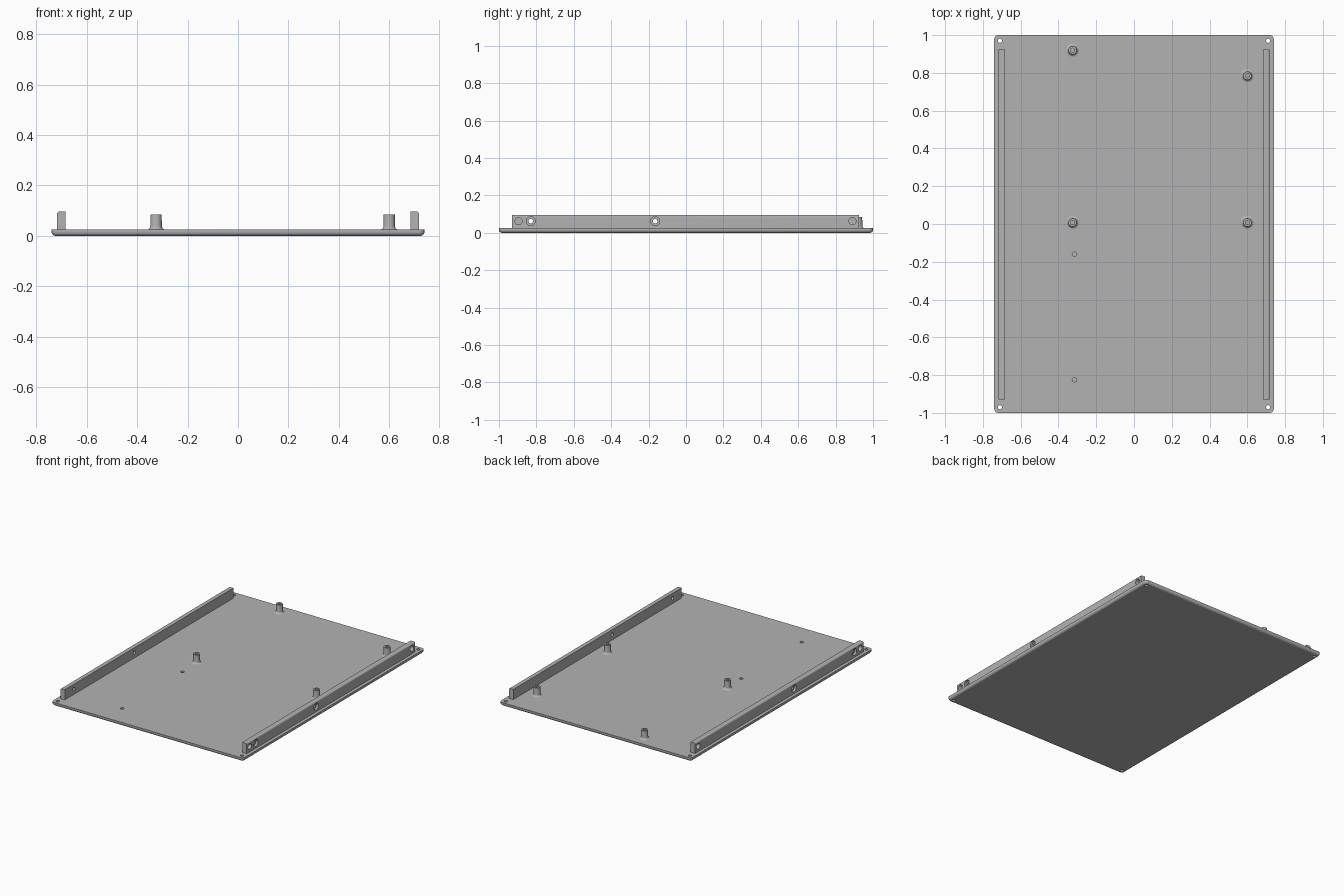
import bpy, bmesh, math
from mathutils import Matrix, Vector

if "Cube" in bpy.data.objects:
    bpy.data.objects.remove(bpy.data.objects["Cube"])

TOP = 0.025           # upper face of the plate
RAIL_TOP = 0.096
HOLE_Z = 0.062

grey = bpy.data.materials.new("plain_grey")
grey.use_nodes = True
grey.diffuse_color = (0.45, 0.45, 0.45, 1)
grey.node_tree.nodes["Principled BSDF"].inputs["Base Color"].default_value = (0.45, 0.45, 0.45, 1)


def make(name, bm):
    bmesh.ops.recalc_face_normals(bm, faces=bm.faces)
    mesh = bpy.data.meshes.new(name)
    bm.to_mesh(mesh)
    bm.free()
    mesh.materials.append(grey)
    obj = bpy.data.objects.new(name, mesh)
    bpy.context.collection.objects.link(obj)
    return obj


def activate(obj):
    bpy.ops.object.select_all(action="DESELECT")
    obj.select_set(True)
    bpy.context.view_layer.objects.active = obj


def smooth(obj):
    activate(obj)
    bpy.ops.object.shade_smooth_by_angle(angle=math.radians(35))


def box(bm, lo, hi):
    lo, hi = Vector(lo), Vector(hi)
    mat = Matrix.Translation((lo + hi) / 2) @ Matrix.Diagonal((*(hi - lo), 1))
    bmesh.ops.create_cube(bm, size=1, matrix=mat)


def round_edges(bm, test, radius, segments):
    edges = [e for e in bm.edges if test(e.verts[0].co, e.verts[1].co)]
    bmesh.ops.bevel(bm, geom=edges, offset=radius, segments=segments,
                    profile=0.5, affect="EDGES")


def rod(bm, centre, radius, depth, axis="Z"):
    turn = Matrix.Rotation(math.pi / 2, 4, "Y") if axis == "X" else Matrix()
    bmesh.ops.create_cone(bm, cap_ends=True, segments=32, radius1=radius, radius2=radius,
                          depth=depth, matrix=Matrix.Translation(centre) @ turn)


def cut(obj, bm):
    cutter = make("hole_cutter", bm)
    cutter.hide_render = True
    mod = obj.modifiers.new("holes", "BOOLEAN")
    mod.operation = "DIFFERENCE"
    mod.solver = "EXACT"
    mod.use_self = True
    mod.object = cutter
    activate(obj)
    bpy.ops.object.modifier_apply(modifier=mod.name)
    bpy.data.objects.remove(cutter)


# Base plate: rounded corners and a rounded lower rim
bm = bmesh.new()
box(bm, (-0.74, -1, 0), (0.74, 1, TOP))
round_edges(bm, lambda a, b: abs(a.z - b.z) > 0.01, 0.022, 6)
round_edges(bm, lambda a, b: max(a.z, b.z) < 0.001, 0.016, 5)
plate = make("base_plate", bm)

# Corner screw holes go through, the two locating holes are blind
holes = bmesh.new()
for sx in (-1, 1):
    for sy in (-1, 1):
        rod(holes, (sx * 0.71, sy * 0.97, 0), 0.011, 0.2)
for y in (-0.16, -0.825):
    rod(holes, (-0.315, y, TOP), 0.012, 0.026)
cut(plate, holes)
smooth(plate)

# Side rails with a rounded outer top edge
for side, name in ((1, "left_rail"), (-1, "right_rail")):
    inner, outer = side * 0.684, side * 0.718
    bm = bmesh.new()
    box(bm, (min(inner, outer), -0.93, TOP - 0.003), (max(inner, outer), 0.925, RAIL_TOP))
    round_edges(bm, lambda a, b: min(a.z, b.z) > 0.09 and min(a.x * side, b.x * side) > 0.71,
                0.009, 5)
    rail = make(name, bm)

    # Counterbored through holes, and blind holes near both ends
    holes = bmesh.new()
    for y in (-0.83, -0.165):
        rod(holes, (side * 0.70, y, HOLE_Z), 0.012, 0.1, "X")
    cut(rail, holes)
    holes = bmesh.new()
    for y in (-0.83, -0.165):
        rod(holes, (outer, y, HOLE_Z), 0.024, 0.03, "X")
    for y in (-0.895, 0.89):
        rod(holes, (outer, y, HOLE_Z), 0.019, 0.05, "X")
    cut(rail, holes)
    smooth(rail)


# Standoffs: a flared foot, a straight post and a blind screw hole
def standoff(name, x, y):
    profile = [(0.036, TOP - 0.002), (0.036, TOP)]
    for i in range(1, 6):
        a = math.pi / 2 * i / 5
        profile.append((0.036 - 0.013 * math.sin(a), TOP + 0.013 * (1 - math.cos(a))))
    profile += [(0.022, 0.085), (0.011, 0.085), (0.011, 0.035), (0, 0.035)]
    bm = bmesh.new()
    verts = [bm.verts.new((r, 0, z)) for r, z in profile]
    edges = [bm.edges.new(pair) for pair in zip(verts, verts[1:])]
    bmesh.ops.spin(bm, geom=verts + edges, cent=(0, 0, 0), axis=(0, 0, 1),
                   angle=math.tau, steps=32)
    bmesh.ops.remove_doubles(bm, verts=bm.verts, dist=0.0001)
    obj = make(name, bm)
    # Keep the open shell facing outwards
    obj.data.update()
    if max(obj.data.polygons, key=lambda p: p.area).normal.dot(
            max(obj.data.polygons, key=lambda p: p.area).center * Vector((1, 1, 0))) < 0:
        obj.data.flip_normals()
    obj.location = (x, y, 0)
    smooth(obj)


standoff("back_right_standoff", -0.325, 0.92)
standoff("back_left_standoff", 0.6, 0.785)
standoff("middle_right_standoff", -0.325, 0.008)
standoff("middle_left_standoff", 0.6, 0.008)
